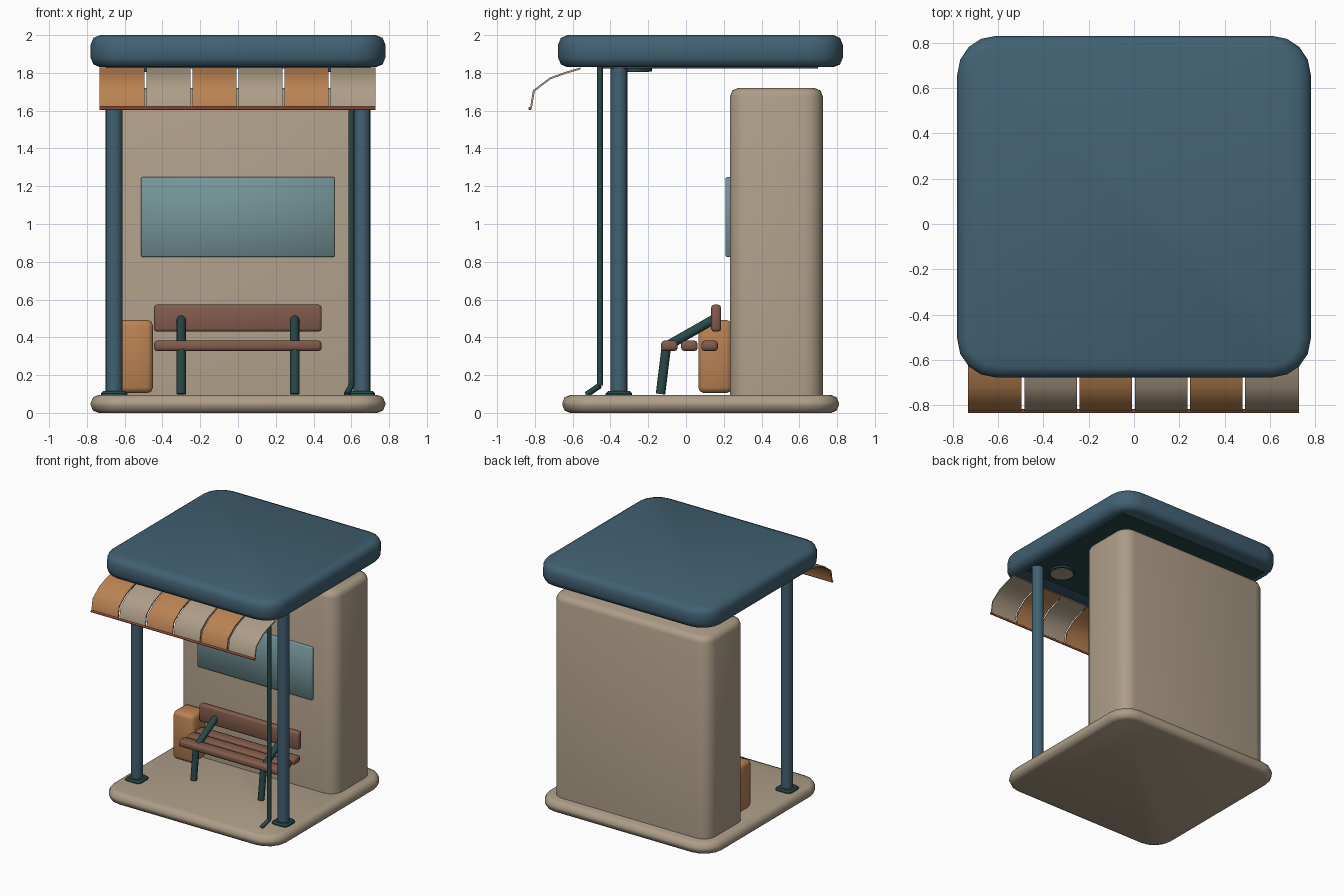
import bpy, bmesh, math
from mathutils import Vector

if "Cube" in bpy.data.objects:
    bpy.data.objects.remove(bpy.data.objects["Cube"], do_unlink=True)


def material(name, r, g, b):
    mat = bpy.data.materials.new(name)
    mat.use_nodes = True
    mat.diffuse_color = (r, g, b, 1)
    bsdf = next(n for n in mat.node_tree.nodes if n.type == "BSDF_PRINCIPLED")
    bsdf.inputs["Base Color"].default_value = (r, g, b, 1)
    bsdf.inputs["Roughness"].default_value = 0.7
    return mat


BLUE = material("slate_blue", 0.054, 0.12, 0.17)
TAN = material("warm_tan", 0.42, 0.34, 0.245)
ORANGE = material("soft_orange", 0.49, 0.225, 0.085)
WOOD = material("brown_wood", 0.22, 0.105, 0.07)
GLASS = material("pale_glass", 0.175, 0.30, 0.315)
GREEN = material("dark_green_metal", 0.022, 0.065, 0.065)
RED = material("brick_red", 0.30, 0.065, 0.035)


def finish(bm, name, mat, angle=35):
    """Turn a bmesh into a smooth shaded object with sharp creases."""
    bmesh.ops.recalc_face_normals(bm, faces=bm.faces)
    mesh = bpy.data.meshes.new(name)
    bm.to_mesh(mesh)
    bm.free()
    mesh.materials.append(mat)
    obj = bpy.data.objects.new(name, mesh)
    bpy.context.scene.collection.objects.link(obj)
    bpy.ops.object.select_all(action="DESELECT")
    obj.select_set(True)
    bpy.context.view_layer.objects.active = obj
    bpy.ops.object.shade_smooth_by_angle(angle=math.radians(angle))
    return obj


def bevel(bm, edges, offset, segments):
    bmesh.ops.bevel(bm, geom=edges, offset=offset, segments=segments,
                    profile=0.5, affect="EDGES")


def slab(name, mat, x, y, z, corner=0.0, rim=0.0, corner_segs=4, rim_segs=2,
         bottom=True, angle=35):
    """Box from (min, max) ranges with rounded upright corners and rims."""
    bm = bmesh.new()
    bmesh.ops.create_cube(bm, size=1)
    for v in bm.verts:
        for i, (lo, hi) in enumerate((x, y, z)):
            v.co[i] = lo if v.co[i] < 0 else hi
    if corner:
        upright = [e for e in bm.edges
                   if abs(e.verts[0].co.z - e.verts[1].co.z) > 1e-5]
        bevel(bm, upright, corner, corner_segs)
    if rim:
        levels = z if bottom else z[1:]
        rims = [e for e in bm.edges
                if any(all(abs(v.co.z - h) < 1e-5 for v in e.verts) for h in levels)]
        bevel(bm, rims, rim, rim_segs)
    return finish(bm, name, mat, angle)


def soft_box(name, mat, x, y, z, radius, segments=2):
    """Box with all edges rounded equally."""
    bm = bmesh.new()
    bmesh.ops.create_cube(bm, size=1)
    for v in bm.verts:
        for i, (lo, hi) in enumerate((x, y, z)):
            v.co[i] = lo if v.co[i] < 0 else hi
    bevel(bm, bm.edges[:], radius, segments)
    return finish(bm, name, mat, 50)


def rod(name, mat, start, end, radius, sides=16):
    """Capped cylinder between two points."""
    a, b = Vector(start), Vector(end)
    bm = bmesh.new()
    bmesh.ops.create_cone(bm, cap_ends=True, segments=sides, radius1=radius,
                          radius2=radius, depth=(b - a).length)
    turn = (b - a).to_track_quat("Z", "Y").to_matrix()
    for v in bm.verts:
        v.co = turn @ v.co + (a + b) / 2
    return finish(bm, name, mat, 50)


# Base, roof and back wall
slab("base", TAN, (-0.78, 0.78), (-0.655, 0.81), (0, 0.095), 0.17, 0.042, angle=50)
slab("roof", BLUE, (-0.78, 0.78), (-0.677, 0.83), (1.83, 2.0), 0.17, 0.05, angle=50)
slab("ceiling_panel", GREEN, (-0.7, 0.7), (-0.44, 0.7), (1.822, 1.832))
slab("back_wall", TAN, (-0.7, 0.7), (0.232, 0.725), (0.09, 1.72), 0.1, 0.045,
     bottom=False, angle=60)
soft_box("wall_window", GLASS, (-0.513, 0.512), (0.21, 0.245), (0.825, 1.25), 0.006, 1)

# Front posts with foot plates, and ceiling lamps
for side, s in (("left", 1), ("right", -1)):
    px, py = 0.656 * s, -0.355
    rod(side + "_post", BLUE, (px, py, 0.09), (px, py, 1.835), 0.045)
    slab(side + "_post_foot", GREEN, (px - 0.07, px + 0.07), (py - 0.07, py + 0.07),
         (0.09, 0.115), 0.03, 0.012, corner_segs=2, rim_segs=1, bottom=False)
    lx, ly = 0.48 * s, -0.28
    rod(side + "_lamp_rim", GREEN, (lx, ly, 1.808), (lx, ly, 1.826), 0.1, 24)
    rod(side + "_lamp_lens", TAN, (lx, ly, 1.804), (lx, ly, 1.81), 0.085, 24)

# Rain pipe with a kicked-out foot
pipe_bend = (0.6, -0.456, 0.145)
rod("rain_pipe", GREEN, (0.6, -0.456, 1.83), pipe_bend, 0.016, 8)
rod("rain_pipe_foot", GREEN, pipe_bend, (0.575, -0.525, 0.098), 0.016, 8)

# Striped awning of curved panels with narrow gaps
profile = [(-0.56, 1.828), (-0.64, 1.805), (-0.722, 1.775),
           (-0.81, 1.708), (-0.826, 1.615)]
left_end, right_end, stripes, gap = -0.733, 0.728, 6, 0.012
pitch = (right_end - left_end) / stripes
for i in range(stripes):
    x0 = left_end + i * pitch + (gap / 2 if i else 0)
    x1 = left_end + (i + 1) * pitch - (gap / 2 if i < stripes - 1 else 0)
    bm = bmesh.new()
    rows = [[bm.verts.new((x, y, z)) for x in (x0, x1)] for y, z in profile]
    for a, b in zip(rows, rows[1:]):
        bm.faces.new((a[0], a[1], b[1], b[0]))
    bmesh.ops.recalc_face_normals(bm, faces=bm.faces)
    bmesh.ops.solidify(bm, geom=bm.faces[:], thickness=0.01)
    finish(bm, "awning_stripe_%d" % (i + 1), TAN if i % 2 else ORANGE, 60)
rod("awning_trim", RED, (left_end, -0.826, 1.612), (right_end, -0.826, 1.612), 0.009, 8)

# Bench: seat slats, backrest and angled frame
for i, y in enumerate((-0.088, 0.018, 0.125)):
    soft_box("seat_slat_%d" % (i + 1), WOOD, (-0.445, 0.443),
             (y - 0.044, y + 0.044), (0.327, 0.383), 0.018)
soft_box("bench_backrest", WOOD, (-0.445, 0.443), (0.133, 0.186), (0.43, 0.573), 0.016)
for side, s in (("left", 1), ("right", -1)):
    x = 0.301 * s
    rod(side + "_bench_leg", GREEN, (x, -0.135, 0.1), (x, -0.103, 0.36), 0.025, 12)
    rod(side + "_bench_brace", GREEN, (x, -0.09, 0.36), (x, 0.15, 0.497), 0.025, 12)

# Litter bin beside the bench
soft_box("litter_bin", ORANGE, (-0.635, -0.45), (0.065, 0.245), (0.105, 0.492), 0.03)
